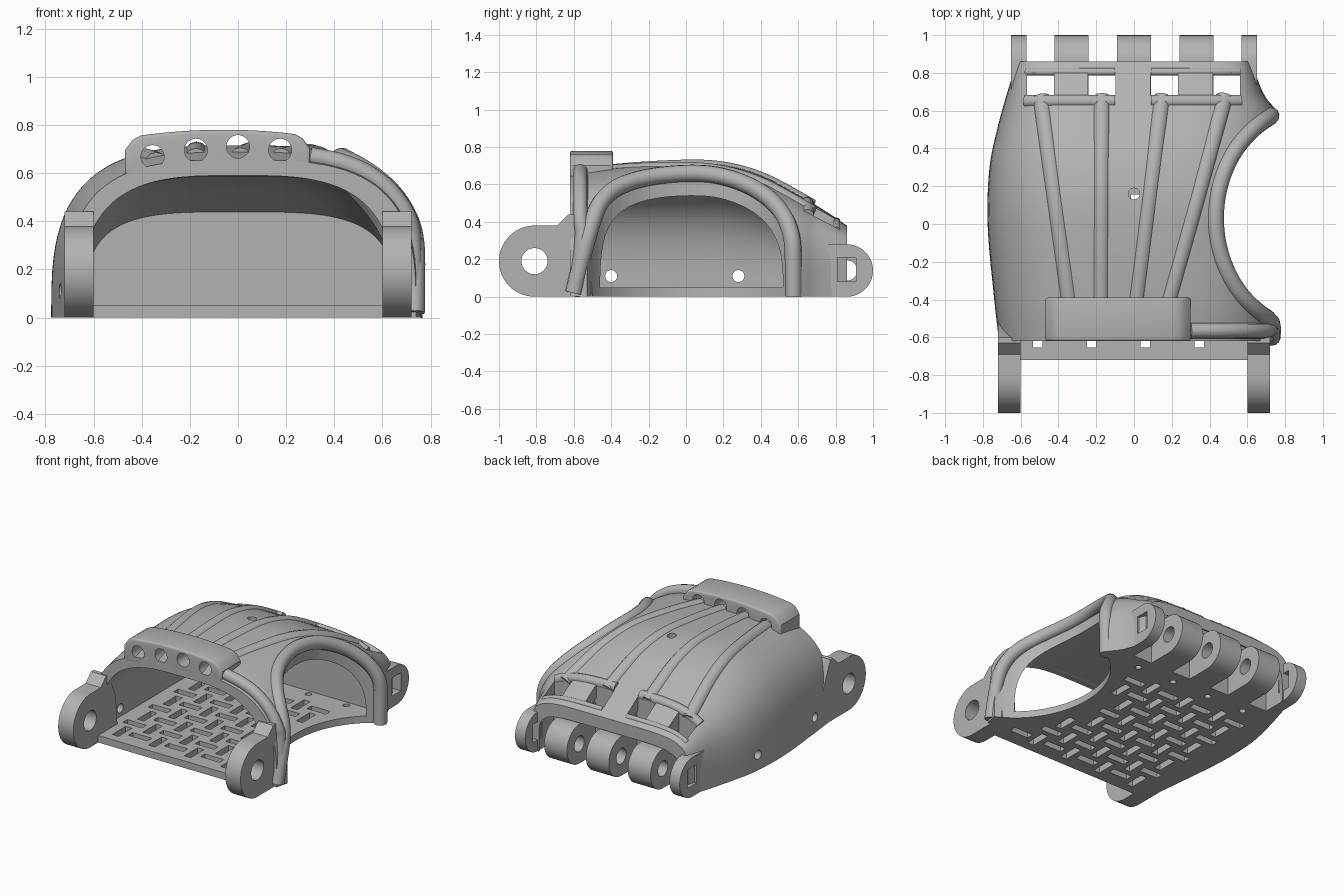
import bpy, bmesh, math
from mathutils import Matrix

if "Cube" in bpy.data.objects:
    bpy.data.objects.remove(bpy.data.objects["Cube"])

grey = bpy.data.materials.new("plain grey")
grey.use_nodes = True
grey.diffuse_color = (0.45, 0.45, 0.45, 1)
grey.node_tree.nodes["Principled BSDF"].inputs["Base Color"].default_value = (0.45, 0.45, 0.45, 1)

# Shell profiles along y: height, cavity height, half widths, squareness
HEIGHT = [(-.62, .655), (-.4, .69), (0, .715), (.2, .705), (.4, .65), (.6, .545), (.75, .455), (.86, .38)]
CAVITY = [(-.62, .59), (0, .6), (.2, .595), (.4, .55), (.6, .45), (.75, .36), (.86, .29)]
LEFT = [(-.62, .715), (-.4, .74), (0, .775), (.3, .765), (.5, .725), (.7, .67), (.86, .62)]
RIGHT = [(-.62, .74), (-.5, .765), (0, .77), (.4, .78), (.6, .75), (.68, .69), (.86, .62)]
POWER = [(-.62, 3.2), (0, 3.1), (.4, 3.1), (.65, 3.8), (.86, 6)]


def sample(table, y):
    """Smooth interpolation through a short table."""
    y = min(max(y, table[0][0]), table[-1][0])
    i = max(k for k in range(len(table) - 1) if table[k][0] <= y)

    def slope(k):
        a, b = table[max(k - 1, 0)], table[min(k + 1, len(table) - 1)]
        return (b[1] - a[1]) / (b[0] - a[0])
    (y0, v0), (y1, v1) = table[i], table[i + 1]
    d = y1 - y0
    t = (y - y0) / d
    return ((2*t**3 - 3*t*t + 1) * v0 + (t**3 - 2*t*t + t) * d * slope(i)
            + (3*t*t - 2*t**3) * v1 + (t**3 - t*t) * d * slope(i + 1))


def surface(x, y):
    w, p = sample(RIGHT if x > 0 else LEFT, y), sample(POWER, y)
    return sample(HEIGHT, y) * max(0, 1 - abs(x / w) ** p) ** (1 / p)


def arch(y, inset, steps=48, cavity=False):
    """Cross-section of the shell, or of its cavity, from right foot to left foot."""
    pts = []
    p = sample(POWER, y)
    h = sample(CAVITY, y) if cavity else sample(HEIGHT, y) - inset
    for i in range(steps + 1):
        a = math.pi * i / steps
        c, s = math.cos(a), math.sin(a)
        w = sample(RIGHT if c > 0 else LEFT, y) - inset
        if cavity:
            w = min(w, .65)
        pts.append((math.copysign(abs(c) ** (2 / p), c) * w, y, max(s, 0) ** (2 / p) * h))
    return pts


def finish(name, bm):
    bmesh.ops.recalc_face_normals(bm, faces=bm.faces)
    me = bpy.data.meshes.new(name)
    bm.to_mesh(me)
    bm.free()
    me.materials.append(grey)
    ob = bpy.data.objects.new(name, me)
    bpy.context.collection.objects.link(ob)
    return ob


def add_prism(bm, pts, offset):
    face = bm.faces.new([bm.verts.new(p) for p in pts])
    out = bmesh.ops.extrude_face_region(bm, geom=[face])
    bmesh.ops.translate(bm, vec=offset, verts=[v for v in out["geom"] if isinstance(v, bmesh.types.BMVert)])


def prism(name, pts, offset):
    bm = bmesh.new()
    add_prism(bm, pts, offset)
    return finish(name, bm)


def add_box(bm, centre, size):
    bmesh.ops.create_cube(bm, size=1, matrix=Matrix.Translation(centre) @ Matrix.Diagonal((*size, 1)))


def add_rod(bm, centre, radius, length, axis):
    turn = {"X": Matrix.Rotation(math.pi / 2, 4, "Y"), "Y": Matrix.Rotation(math.pi / 2, 4, "X"), "Z": Matrix()}
    bmesh.ops.create_cone(bm, cap_ends=True, segments=32, radius1=radius, radius2=radius, depth=length,
                          matrix=Matrix.Translation(centre) @ turn[axis])


def cut(ob, bm):
    """Subtract a temporary cutter from a part."""
    cutter = finish("cutter", bm)
    cutter.hide_render = True
    mod = ob.modifiers.new("cut", "BOOLEAN")
    mod.object, mod.operation, mod.solver = cutter, "DIFFERENCE", "EXACT"
    dg = bpy.context.evaluated_depsgraph_get()
    me = bpy.data.meshes.new_from_object(ob.evaluated_get(dg))
    ob.modifiers.clear()
    ob.data = me
    bpy.data.objects.remove(cutter)


def tube(name, pts, radius):
    cu = bpy.data.curves.new(name, "CURVE")
    cu.dimensions, cu.bevel_depth, cu.bevel_resolution, cu.use_fill_caps = "3D", radius, 4, True
    cu.resolution_u = 4
    sp = cu.splines.new("NURBS")
    sp.points.add(len(pts) - 1)
    for p, q in zip(sp.points, pts):
        p.co = (*q, 1)
    sp.use_endpoint_u, sp.order_u = True, 3
    cu.materials.append(grey)
    bpy.context.collection.objects.link(bpy.data.objects.new(name, cu))


def thumb_cutter():
    bm = bmesh.new()
    ring = [(.95 + .52 * math.cos(a), .03 + .6 * math.sin(a), -.2) for a in
            (2 * math.pi * i / 64 for i in range(64))]
    add_prism(bm, ring, (0, 0, 1.2))
    return bm


# Hollow palm shell
bm = bmesh.new()
rings = []
for k in range(38):
    y = -.62 + 1.48 * k / 37
    rings.append([bm.verts.new(p) for p in arch(y, 0) + arch(y, .06, cavity=True)[::-1]])
n = len(rings[0])
for a, b in zip(rings, rings[1:]):
    for i in range(n):
        bm.faces.new((a[i], a[(i + 1) % n], b[(i + 1) % n], b[i]))
for r in (rings[0], rings[-1]):
    for i in range(n // 2 - 1):
        bm.faces.new((r[i], r[i + 1], r[n - 2 - i], r[n - 1 - i]))
shell = finish("palm_shell", bm)
cut(shell, thumb_cutter())
bm = bmesh.new()
for x in (-.495, -.17, .16, .49):
    add_box(bm, (x, .74, .4), (.145, .12, .5))
for y in (-.4, .28):
    add_rod(bm, (-.7, y, .11), .032, .4, "X")
add_rod(bm, (0, .16, .7), .03, .4, "Z")
cut(shell, bm)

# Woven floor plate
sides = [-.62 + 1.3 * i / 16 for i in range(17)]
outline = ([(-.6, -.72, 0), (.6, -.72, 0)] + [(sample(RIGHT, y) - .02, y, 0) for y in sides]
           + [(-sample(LEFT, y) + .02, y, 0) for y in reversed(sides)])
floor = prism("floor_plate", outline, (0, 0, .05))
cut(floor, thumb_cutter())
bm = bmesh.new()
pitch = .1425
for i in range(8):
    for j in range(8):
        x, y = -.51 + i * pitch, -.58 + j * pitch
        if ((x - .95) / .64) ** 2 + ((y - .03) / .72) ** 2 > 1:
            add_box(bm, (x, y, .02), (.05, .15, .2) if (i + j) % 2 == 0 else (.15, .05, .2))
for x in (-.45, -.15, .15, .45):
    add_rod(bm, (x, .58, .02), .022, .2, "Z")
cut(floor, bm)

# Closing wall behind the knuckles
prism("knuckle_wall", [(x, .62, z) for x, _, z in arch(.68, .02)], (0, .06, 0))

# Knuckle lugs with pin holes
for k, (x0, x1) in enumerate([(-.65, -.57), (-.42, -.24), (-.09, .09), (.24, .42), (.57, .65)]):
    arc = [(x0, .86 + .14 * math.cos(a), .14 + .14 * math.sin(a)) for a in
           (math.pi * (i / 20 - .5) for i in range(21))]
    inner = 0 < k < 4
    top = [(x0, .82, .28), (x0, .80, .37), (x0, .66, .37)] if inner else [(x0, .66, .28)]
    lug = prism("knuckle_lug", [(x0, .66, 0)] + arc + top, (x1 - x0, 0, 0))
    bm = bmesh.new()
    if inner:
        add_rod(bm, (0, .86, .14), .055, 3, "X")
    else:
        add_box(bm, (0, .86, .145), (3, .1, .13))
    cut(lug, bm)

# Wrist lugs, mirrored
for side in (-1, 1):
    arc = [(side * .6, -.81 + .19 * math.cos(a), .19 + .19 * math.sin(a)) for a in
           (math.pi * (.5 + i / 28) for i in range(29))]
    lug = prism("wrist_lug", arc + [(side * .6, -.5, 0), (side * .6, -.52, .25), (side * .6, -.6, .44),
                                    (side * .6, -.63, .44), (side * .6, -.69, .38)], (side * .12, 0, 0))
    bm = bmesh.new()
    add_rod(bm, (0, -.81, .19), .07, 3, "X")
    cut(lug, bm)

# Cord guide block over the wrist opening
top = [(x, -.62, .78 - .2 * (x + .06) ** 2 - 26 * max(0, abs(x + .085) - .31) ** 2.4)
       for x in (-.47 + .77 * i / 24 for i in range(25))]
block = prism("cord_guide", [(.3, -.62, .61), (-.085, -.62, .625), (-.47, -.62, .57)] + top, (0, .23, 0))
bevel = block.modifiers.new("soft_edges", "BEVEL")
bevel.width, bevel.segments, bevel.angle_limit = .014, 3, math.radians(50)
bm = bmesh.new()
for x, z in ((-.355, .668), (-.175, .695), (0, .71), (.175, .695)):
    add_rod(bm, (x, -.5, z), .048, .6, "Y")
cut(block, bm)

# Raised cord channels running to the knuckles
for x0, x1 in ((-.34, -.49), (-.175, -.17), (.01, .15), (.18, .48)):
    path = []
    for i in range(15):
        t = i / 14
        x, y = x0 + (x1 - x0) * t, -.42 + 1.09 * t
        path.append((x, y, surface(x, y) - .03))
    tube("cord_channel", path, .048)

# Cross ribs around the knuckle slots
for x0, x1 in ((-.57, -.1), (.09, .56)):
    for y, r in ((.65, .034), (.805, .02)):
        tube("slot_rib", [(x, y, surface(x, y) - .015) for x in
                          (x0 + (x1 - x0) * i / 8 for i in range(9))], r)

# Rolled rim of the thumb opening
rim = [(.73, -.6, .02), (.732, -.57, .15), (.732, -.53, .3)]
for i in range(25):
    a = math.radians(-63 + 127 * i / 24)
    x, y = .95 - .52 * math.cos(a), .03 + .6 * math.sin(a)
    rim.append((x, y, surface(x, y) - .015))
tube("thumb_rim", rim + [(.725, .575, .2), (.72, .575, 0)], .046)

# Rolled rim of the wrist opening, with the thicker thumb-side end
tube("wrist_rim", [(x, -.58, z) for x, _, z in arch(-.6, .035, 32)][3:], .036)
side = [(x, -.565, surface(x, -.565) + .015) for x in (.3, .38, .46, .54, .62, .68, .71)]
tube("wrist_rim_end", side + [(.722, -.55, .35), (.727, -.57, .18), (.727, -.6, .02)], .04)

# Smooth shading with crisp edges
for ob in bpy.context.collection.objects:
    if ob.type == "MESH" and ob.data.materials and ob.data.materials[0] == grey:
        bpy.ops.object.select_all(action="DESELECT")
        ob.select_set(True)
        bpy.context.view_layer.objects.active = ob
        bpy.ops.object.shade_smooth_by_angle(angle=math.radians(35))
